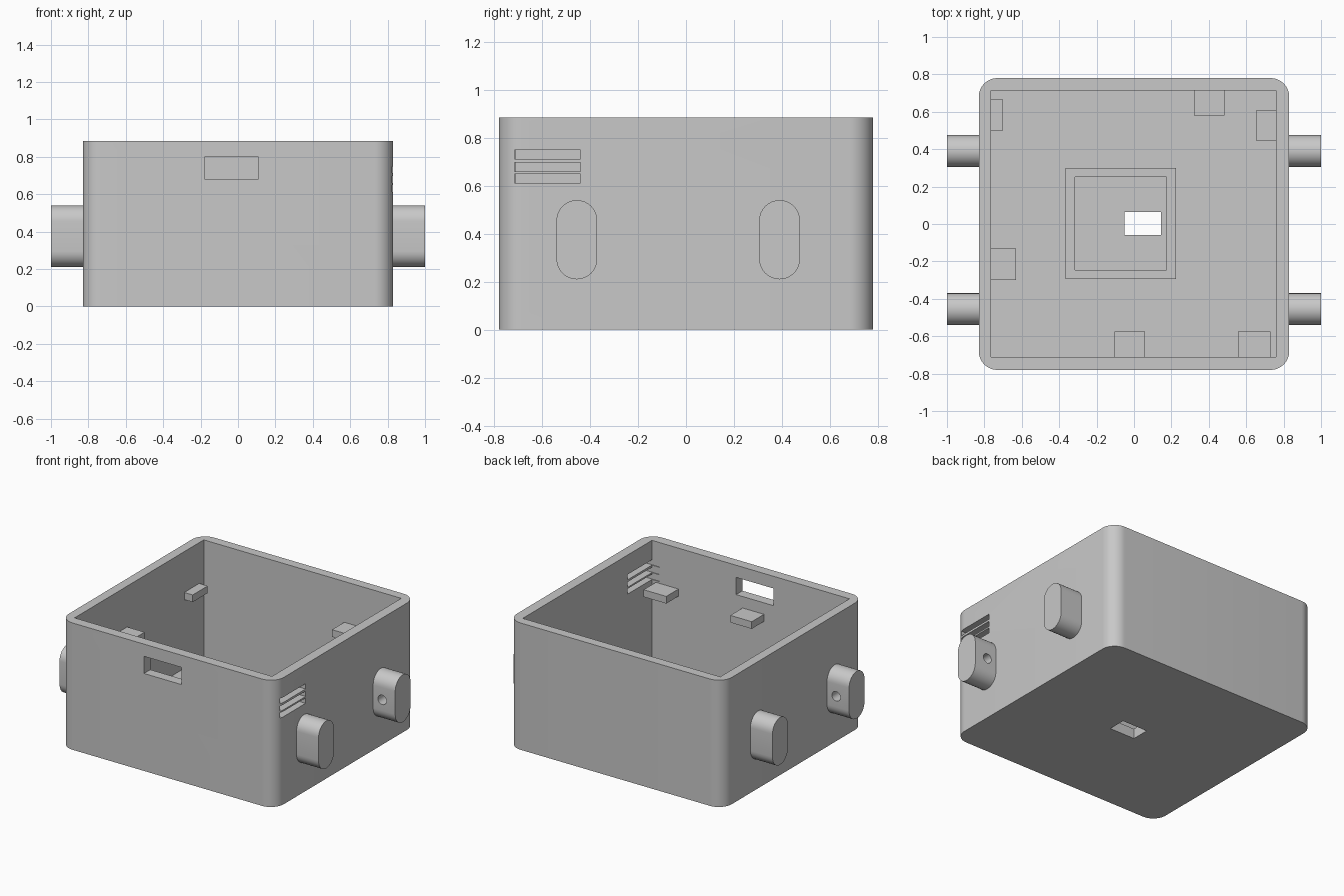
import bpy, bmesh, math
from mathutils import Matrix, Vector

cube = bpy.data.objects.get("Cube")
if cube:
    bpy.data.objects.remove(cube, do_unlink=True)

grey = bpy.data.materials.new("plain_grey")
grey.use_nodes = True
colour = (0.58, 0.58, 0.58, 1)
grey.diffuse_color = colour
grey.node_tree.nodes["Principled BSDF"].inputs["Base Color"].default_value = colour

HEIGHT, FLOOR = 0.885, 0.07


def to_object(name, bm):
    bmesh.ops.recalc_face_normals(bm, faces=bm.faces)
    mesh = bpy.data.meshes.new(name)
    bm.to_mesh(mesh)
    bm.free()
    mesh.materials.append(grey)
    obj = bpy.data.objects.new(name, mesh)
    bpy.context.collection.objects.link(obj)
    return obj


def box(name, x, y, z, radius=0):
    """Box from three (low, high) ranges, with optional rounded upright edges."""
    bm = bmesh.new()
    spans = (x, y, z)
    size = [b - a for a, b in spans]
    centre = Vector([(a + b) / 2 for a, b in spans])
    bmesh.ops.create_cube(bm, size=1, matrix=Matrix.Translation(centre) @ Matrix.Diagonal((*size, 1)))
    if radius:
        upright = [e for e in bm.edges if abs(e.verts[0].co.z - e.verts[1].co.z) > 0.1]
        bmesh.ops.bevel(bm, geom=upright, offset=radius, segments=12, profile=0.5, affect='EDGES')
    return to_object(name, bm)


def cut(target, cutter):
    """Subtract the cutter and discard it."""
    cutter.hide_render = True
    mod = target.modifiers.new("cut", 'BOOLEAN')
    mod.operation, mod.solver, mod.object = 'DIFFERENCE', 'EXACT', cutter
    bpy.context.view_layer.objects.active = target
    bpy.ops.object.modifier_apply(modifier=mod.name)
    bpy.data.objects.remove(cutter, do_unlink=True)


def smooth(obj):
    bpy.ops.object.select_all(action='DESELECT')
    obj.select_set(True)
    bpy.context.view_layer.objects.active = obj
    bpy.ops.object.shade_smooth_by_angle(angle=math.radians(30))


def lug(name, side, y):
    """Rounded strap lug with a blind hole facing the middle of the wall."""
    half, straight, mid = 0.085, 0.08, 0.375
    bm = bmesh.new()
    ring = []
    for end in (1, -1):
        for i in range(17):
            a = math.pi * i / 16
            ring.append(bm.verts.new((side * 0.8, y + end * half * math.cos(a),
                                      mid + end * (straight + half * math.sin(a)))))
    face = bm.faces.new(ring)
    out = bmesh.ops.extrude_face_region(bm, geom=[face])
    bmesh.ops.translate(bm, vec=(side * 0.2, 0, 0),
                        verts=[v for v in out["geom"] if isinstance(v, bmesh.types.BMVert)])
    obj = to_object(name, bm)

    inward = -1 if y > 0 else 1
    bm = bmesh.new()
    bmesh.ops.create_cone(bm, cap_ends=True, segments=24, radius1=0.033, radius2=0.033, depth=0.2,
                          matrix=Matrix.Translation((side * 0.9, y + inward * half, 0.37))
                          @ Matrix.Rotation(math.pi / 2, 4, 'X'))
    cut(obj, to_object("lug_hole_cutter", bm))
    smooth(obj)


# Open case with square-cornered cavity
case = box("case", (-0.83, 0.83), (-0.78, 0.78), (0, HEIGHT), radius=0.1)
cut(case, box("cavity_cutter", (-0.765, 0.76), (-0.71, 0.715), (FLOOR, 1)))

# Front port, floor opening and side vents
cut(case, box("port_cutter", (-0.18, 0.11), (-0.9, -0.6), (0.68, 0.8)))
cut(case, box("floor_cutter", (-0.05, 0.145), (-0.06, 0.065), (-0.1, 0.2)))
for z in (0.612, 0.66, 0.712):
    cut(case, box("vent_cutter", (0.7, 0.95), (-0.715, -0.44), (z, z + 0.037)))
smooth(case)

# Raised square frame on the floor
frame = box("floor_frame", (-0.365, 0.225), (-0.295, 0.3), (FLOOR - 0.02, 0.17))
cut(frame, box("frame_cutter", (-0.315, 0.175), (-0.245, 0.25), (0, 0.3)))

# Lid support tabs on the inner walls
tabs = {
    "left_back_tab": ((-0.78, -0.7), (0.5, 0.665)),
    "left_front_tab": ((-0.78, -0.63), (-0.3, -0.13)),
    "right_tab": ((0.655, 0.78), (0.445, 0.61)),
    "back_tab": ((0.32, 0.485), (0.58, 0.73)),
    "front_middle_tab": ((-0.105, 0.06), (-0.73, -0.575)),
    "front_corner_tab": ((0.555, 0.73), (-0.73, -0.575)),
}
for name, (x, y) in tabs.items():
    box(name, x, y, (0.55, 0.6))

# Strap lugs on both sides
for side, side_name in ((1, "left"), (-1, "right")):
    lug(side_name + "_front_lug", side, -0.455)
    lug(side_name + "_back_lug", side, 0.39)
